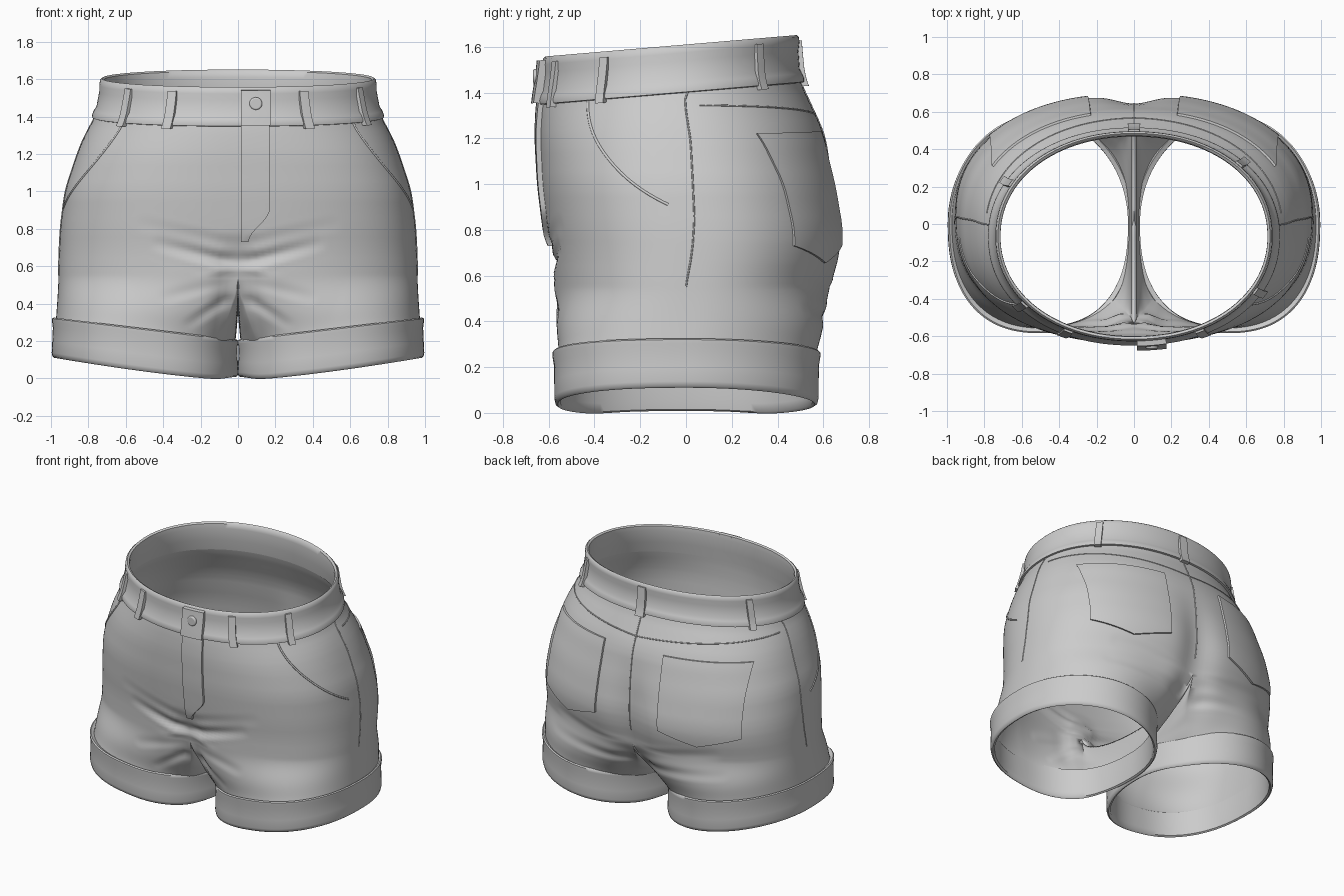
import bpy, bmesh, math
from math import sin, cos, pi, exp, radians
from mathutils import Vector

cube = bpy.data.objects.get("Cube")
if cube:
    bpy.data.objects.remove(cube, do_unlink=True)

fabric = bpy.data.materials.new("grey fabric")
fabric.use_nodes = True
GREY = (0.6, 0.6, 0.6, 1)
fabric.diffuse_color = GREY
fabric.node_tree.nodes["Principled BSDF"].inputs["Base Color"].default_value = GREY

# Torso sections: height, half width, front y, back y, squareness of front and back
SECTIONS = [(1.62, .715, -.605, .475, 2.1, 2.1), (1.5, .74, -.62, .485, 2.1, 2.1),
            (1.41, .76, -.635, .495, 2.15, 2.1), (1.3, .82, -.64, .55, 2.25, 2.15),
            (1.2, .86, -.64, .605, 2.35, 2.2), (1.0, .925, -.63, .655, 2.45, 2.25),
            (.8, .95, -.605, .69, 2.5, 2.25), (.7, .955, -.59, .685, 2.5, 2.25),
            (.55, .96, -.58, .645, 2.5, 2.25)]
# Fabric folds: start x, z, end x, z, depth, width
FRONT_FOLDS = [(.07, .63, .42, .72, .032, .045), (.07, .53, .38, .44, .032, .045),
               (.07, .42, .26, .29, .025, .035), (.08, .72, .5, .82, .01, .05)]
BACK_FOLDS = [(.08, .5, .6, .6, .018, .05), (.1, .4, .65, .46, .018, .045)]
CROTCH_Z = .55


def smooth(a, b, t):
    t = min(1, max(0, (t - a) / (b - a)))
    return t * t * (3 - 2 * t)


def power(v, e):
    return math.copysign(abs(v) ** e, v) if abs(v) > 1e-9 else 0


def lookup(z):
    for hi, lo in zip(SECTIONS, SECTIONS[1:]):
        if z >= lo[0]:
            break
    t = min(1, max(0, (hi[0] - z) / (hi[0] - lo[0])))
    return [p + (q - p) * t for p, q in zip(hi[1:], lo[1:])]


def section(z):
    samples = [lookup(z + d) for d in (-.04, 0, .04)]
    return [sum(c) / 3 for c in zip(*samples)]


def fold(p):
    """Press the centre valleys and fabric folds into a point."""
    x, y, z = abs(p.x), p.y, p.z
    if y > 0:
        y *= 1 - .07 * exp(-(x / .13) ** 2) * smooth(1.25, .7, z)
    else:
        y *= 1 - .06 * exp(-(x / .08) ** 2) * smooth(.8, .62, z)
    push = 0
    for x0, z0, x1, z1, depth, width in (BACK_FOLDS if y > 0 else FRONT_FOLDS):
        dx, dz = x1 - x0, z1 - z0
        s = min(1, max(0, ((x - x0) * dx + (z - z0) * dz) / (dx * dx + dz * dz)))
        q = ((x - x0 - s * dx) ** 2 + (z - z0 - s * dz) ** 2) / width ** 2
        push += depth * (1 - s * .8) * (1 - .7 * q) * exp(-q)
    y -= math.copysign(push * smooth(.2, .45, abs(y)), y)
    return Vector((p.x, y, p.z))


def surf(phi, z, off=0):
    """Torso surface: phi runs from front centre (-90) past the side to the back."""
    a, yf, yb, front, back = section(z)
    n = back if sin(phi) > 0 else front
    a, mid, half = a + off, (yf + yb) / 2, (yb - yf) / 2 + off
    c, s = power(cos(phi), 2 / n), power(sin(phi), 2 / n)
    y = mid + half * s
    return fold(Vector((a * c, y, z + .085 * y * smooth(1.05, 1.42, z))))


def phi_at(x, z, side):
    a, _, _, front, back = section(z)
    return side * math.acos(power(min(1, max(-1, x / a)), (back if side > 0 else front) / 2))


def leg(psi, off, frac):
    """Leg opening loop, frac 0 at the hem and 1 at the cuff top."""
    n = 2 if sin(psi) > 0 else 2.4
    x = .497 + (.479 + off) * power(cos(psi), 2 / n)
    y = .002 + (.568 + off - .012 * (1 - frac)) * power(sin(psi), 2 / n)
    low = -.012 + .125 * max(0, x) ** 1.35 + .02 * exp(-(x / .08) ** 2)
    high = .205 + .12 * x
    return Vector((x, y, low + (high - low) * frac))


def finish(ob, mirror=False, shell=0):
    ob.data.materials.append(fabric)
    if mirror:
        m = ob.modifiers.new("Mirror", 'MIRROR')
        m.merge_threshold = .0005
    if shell:
        m = ob.modifiers.new("Solidify", 'SOLIDIFY')
        m.thickness, m.offset = shell, -1
    if ob.type == 'MESH':
        bpy.ops.object.select_all(action='DESELECT')
        ob.select_set(True)
        bpy.context.view_layer.objects.active = ob
        bpy.ops.object.shade_smooth_by_angle(angle=radians(50))
    return ob


def loft(name, grids, recalc=False, wrap_u=False, wrap_v=False, **kw):
    """Skin rows of points with quads; shared points between grids are welded."""
    bm = bmesh.new()
    for rows in grids:
        vs = [[bm.verts.new(p) for p in row] for row in rows]
        R, C = len(vs), len(vs[0])
        for r in range(R if wrap_v else R - 1):
            for c in range(C if wrap_u else C - 1):
                d, e = (r + 1) % R, (c + 1) % C
                bm.faces.new((vs[r][c], vs[d][c], vs[d][e], vs[r][e]))
    bmesh.ops.remove_doubles(bm, verts=bm.verts, dist=.0002)
    if recalc:
        bmesh.ops.recalc_face_normals(bm, faces=bm.faces)
    me = bpy.data.meshes.new(name)
    bm.to_mesh(me)
    bm.free()
    ob = bpy.data.objects.new(name, me)
    bpy.context.collection.objects.link(ob)
    return finish(ob, **kw)


def patch(name, where, off, nu=16, nv=16, mirror=False):
    """Raised cloth piece; where(u, v) gives (phi, z) and the rim tucks into the body."""
    us = [0, 0] + [i / nu for i in range(1, nu)] + [1, 1]
    vs = [0, 0] + [i / nv for i in range(1, nv)] + [1, 1]
    rows = []
    for j, v in enumerate(vs):
        rim_v = j in (0, len(vs) - 1)
        rows.append([surf(*where(u, v), -.008 if rim_v or i in (0, len(us) - 1) else off)
                     for i, u in enumerate(us)])
    return loft(name, [rows], mirror=mirror)


def seam(name, path, radius=.006, mirror=True):
    cu = bpy.data.curves.new(name, 'CURVE')
    cu.dimensions, cu.bevel_depth, cu.bevel_resolution = '3D', radius, 2
    sp = cu.splines.new('POLY')
    sp.points.add(len(path) - 1)
    for pt, (phi, z) in zip(sp.points, path):
        pt.co = (*surf(phi, z), 1)
    ob = bpy.data.objects.new(name, cu)
    bpy.context.collection.objects.link(ob)
    return finish(ob, mirror=mirror)


# Shorts body: torso half, then a leg blended from the crotch line to the cuff
K, M, ROWS, LEG_ROWS, TOP = 110, 36, 56, 24, 1.425
phis = [-pi / 2 + pi * i / K for i in range(K + 1)]
torso = [[surf(p, TOP + (CROTCH_Z - TOP) * r / ROWS) for p in phis] for r in range(ROWS + 1)]
ring, ends = list(torso[-1]), (torso[-1][0].y, torso[-1][-1].y)
angles = [p * 140 / 90 for p in phis]
for i in range(1, M):
    u = pi * i / M
    y = (ends[0] + ends[1]) / 2 + (ends[1] - ends[0]) / 2 * cos(u)
    ring.append(Vector((0, y, CROTCH_Z - .19 * sin(u))))
    angles.append(radians(140 + 80 * i / M))
legs = [ring]
for r in range(1, LEG_ROWS + 1):
    s = r / LEG_ROWS
    row = []
    for p, a in zip(ring, angles):
        end = leg(a, 0, .8)
        q = p.lerp(end, s ** 1.35)
        q.z = p.z + (end.z - p.z) * s
        q.y *= 1 + .035 * sin(pi * s) ** 2
        row.append(q + (fold(q) - q) * smooth(0, .5, s) * smooth(1, .7, s))
    legs.append(row)
for row in legs:
    row.append(row[0])
loft("shorts_body", [torso, legs], mirror=True, shell=.012)

# Turned-up cuffs
CUFF = [(.0, .98), (.01, 1.01), (.018, .98), (.018, .9), (.014, .75), (.017, .4), (.02, .12),
        (.016, .03), (.006, 0), (-.006, .04), (-.01, .2), (-.013, .6), (-.014, .95)]
turn = [2 * pi * i / 128 for i in range(128)]
loft("leg_cuff", [[[leg(a, o, f) for a in turn] for o, f in CUFF]],
     recalc=True, wrap_u=True, wrap_v=True, mirror=True)

# Waistband with padded edges
BAND = [(.0, 1.4), (.013, 1.403), (.018, 1.42), (.015, 1.44), (.008, 1.46), (.01, 1.54), (.017, 1.575),
        (.017, 1.6), (.008, 1.61), (-.006, 1.602), (-.012, 1.57), (-.013, 1.48), (-.015, 1.405)]
loft("waistband", [[[surf(a, z, o) for a in turn] for o, z in BAND]],
     recalc=True, wrap_u=True, wrap_v=True)

# Belt loops, unevenly spaced around the band
for label, deg in (("left_front", -63), ("left_side", -30), ("left_rear", 42), ("centre_rear", 90),
                   ("right_rear", 151), ("right_side", 219), ("right_front", 243)):
    patch(label + "_belt_loop",
          lambda u, v: (radians(deg + 4 * (u - .5)), 1.585 - .2 * v), .028, 4, 8)


# Back pockets with a pointed lower edge
def back_pocket(u, v):
    bottom = .73 - .075 * (1 - abs(2 * u - 1))
    z = 1.21 + (bottom - 1.21) * v
    return phi_at(.75 + .015 * v - .52 * u, z, 1), z


patch("back_pocket", back_pocket, .012, 24, 24, mirror=True)


# Fly placket and button tab, overlapping from the model's left
def fly(u, v):
    z = 1.42 - .69 * v
    return phi_at(.015 + (.15 - .11 * smooth(.75, 1, v)) * u, z, -1), z


def tab(u, v):
    z = 1.595 - .185 * v
    return phi_at(.015 + .15 * u, z, -1), z


patch("fly_placket", fly, .022, 10, 30)
patch("button_tab", tab, .044, 8, 8)
spot = surf(phi_at(.09, 1.525, -1), 1.525, .042)
bpy.ops.mesh.primitive_cylinder_add(vertices=32, radius=.034, depth=.024, location=spot,
                                    rotation=(pi / 2, 0, 0))
button = bpy.context.object
button.name = "button"
bevel = button.modifiers.new("Bevel", 'BEVEL')
bevel.width, bevel.segments = .008, 3
finish(button)

# Slanted front pocket openings
steps = [i / 30 for i in range(31)]
seam("front_pocket_edge", [(radians(-38 + 4 * t + 28 * t * t), 1.4 - .49 * t ** .85) for t in steps])

# Side, yoke and back seams
seam("side_seam", [(radians(6.5 - 8 * t ** .5), 1.4 - .85 * t) for t in steps], .004)
seam("yoke_seam", [(radians(90 - 80 * t), 1.27 + .07 * t) for t in steps], .004)
seam("back_centre_seam", [(pi / 2, 1.4 - .75 * t) for t in steps], .004, mirror=False)
